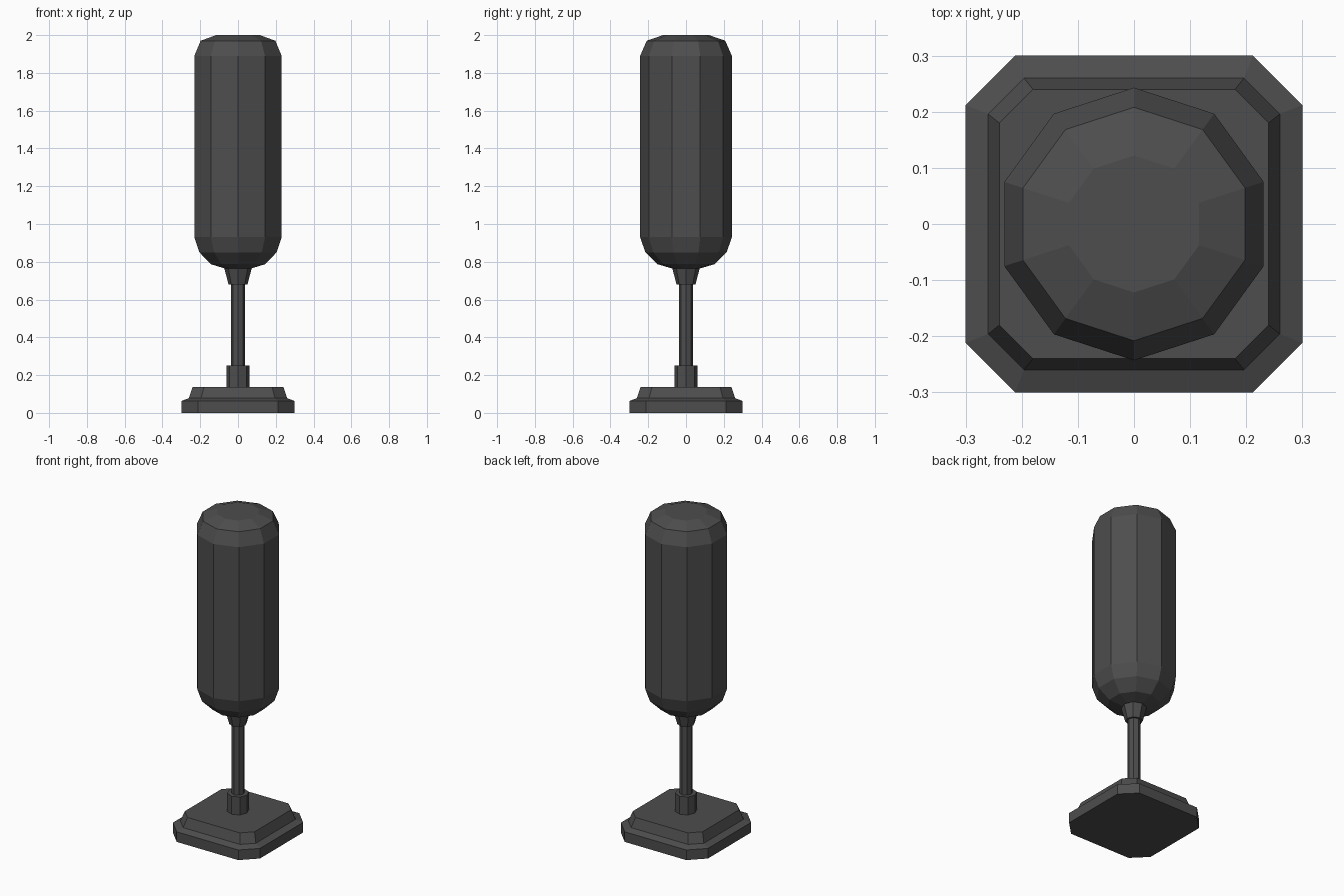
import bpy, math

if "Cube" in bpy.data.objects:
    bpy.data.objects.remove(bpy.data.objects["Cube"])

grey = bpy.data.materials.new("dark_grey")
grey.diffuse_color = (0.075, 0.075, 0.075, 1)
grey.use_nodes = True
grey.node_tree.nodes["Principled BSDF"].inputs["Base Color"].default_value = grey.diffuse_color


def loft(name, rings):
    """Join equal-length rings of points with quads and cap both ends."""
    n = len(rings[0])
    verts = [p for ring in rings for p in ring]
    faces = [(k * n + i, k * n + (i + 1) % n, (k + 1) * n + (i + 1) % n, (k + 1) * n + i)
             for k in range(len(rings) - 1) for i in range(n)]
    faces.append(tuple(reversed(range(n))))
    faces.append(tuple(range(len(verts) - n, len(verts))))
    mesh = bpy.data.meshes.new(name)
    mesh.from_pydata(verts, [], faces)
    mesh.materials.append(grey)
    obj = bpy.data.objects.new(name, mesh)
    bpy.context.collection.objects.link(obj)
    return obj


def circle(sides, r, z):
    # counter-clockwise, first vertex on +y
    return [(-r * math.sin(math.tau * i / sides), r * math.cos(math.tau * i / sides), z)
            for i in range(sides)]


def turned(name, sides, profile):
    return loft(name, [circle(sides, r, z) for r, z in profile])


def cut_square(h, c, z):
    # square of half width h with corners cut at c
    return [(x, y, z) for x, y in ((h, -c), (h, c), (c, h), (-c, h),
                                   (-h, c), (-h, -c), (-c, -h), (c, -h))]


# stepped base with cut corners
loft("base", [cut_square(0.30, 0.212, 0.0), cut_square(0.30, 0.212, 0.063),
              cut_square(0.26, 0.196, 0.078), cut_square(0.24, 0.18, 0.138)])

# post with its foot socket and flared neck
turned("post_socket", 8, [(0.062, 0.13), (0.062, 0.25)])
turned("post", 8, [(0.038, 0.24), (0.038, 0.69)])
turned("neck", 8, [(0.05, 0.68), (0.075, 0.775)])

# ten-sided punching bag
turned("bag", 10, [(0.075, 0.765), (0.15, 0.787), (0.215, 0.85), (0.243, 0.93),
                   (0.243, 1.89), (0.208, 1.97), (0.122, 2.0)])
